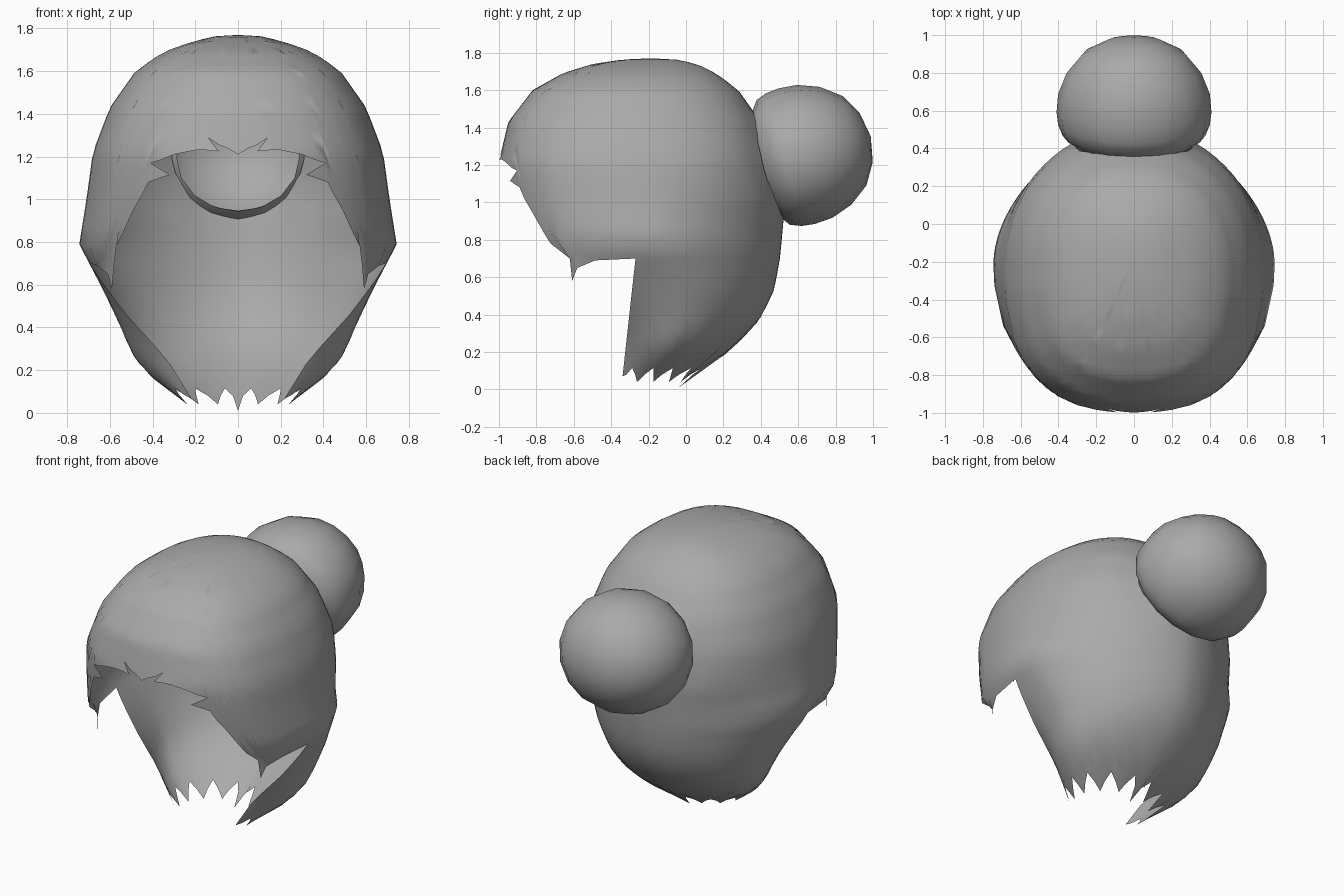
import bpy, bmesh, math
from mathutils import Matrix, Vector

cube = bpy.data.objects.get("Cube")
if cube:
    bpy.data.objects.remove(cube)

hair = bpy.data.materials.new("grey_hair")
hair.use_nodes = True
GREY = (0.4, 0.4, 0.4, 1)
hair.diffuse_color = GREY
hair.node_tree.nodes["Principled BSDF"].inputs["Base Color"].default_value = GREY

SEAM = 0.70      # height where the back curtain starts
HANG = 0.72      # below this the front locks hang straight
TOP = 1.77

# Head cross-sections: height, half width, front y, back y
SECTIONS = [(1.77, 0, -.18, -.18), (1.765, .1, -.33, -.06), (1.74, .21, -.5, .06),
            (1.69, .35, -.66, .16), (1.6, .48, -.82, .28), (1.43, .6, -.95, .4),
            (1.22, .68, -1, .47), (1.0, .71, -.97, .53), (.78, .745, -.9, .51),
            (.68, .685, -.78, .5), (.53, .61, -.6, .47), (.38, .54, -.48, .4),
            (.27, .495, -.41, .3), (.17, .41, -.4, .19), (.09, .3, -.42, .05),
            (0, .2, -.42, -.05)]

# Face opening from the centre fringe to the sideburn: x, height
FRINGE = [(0, 1.21), (.05, 1.24), (.09, 1.255), (.14, 1.29), (.147, 1.23), (.2, 1.23),
          (.3, 1.21), (.36, 1.185), (.41, 1.17), (.42, 1.08), (.45, 1.02), (.49, .95),
          (.54, .84), (.57, .78), (.58, .7), (.59, .58), (.61, .65), (.66, .69)]


def section(z):
    z = min(max(z, 0), TOP)
    for hi, lo in zip(SECTIONS, SECTIONS[1:]):
        if z >= lo[0]:
            k = (z - lo[0]) / (hi[0] - lo[0])
            w, f, b = (l + (h - l) * k for h, l in zip(hi[1:], lo[1:]))
            return w, (f + b) / 2, (b - f) / 2


def ramp(z, z0, z1, low, high):
    return low + (high - low) * min(max((z - z0) / (z1 - z0), 0), 1)


def front_power(z):
    """Squareness of the front half of a cross-section."""
    return ramp(z, .3, .7, 2.1, 2.5)


def back_power(z):
    """Squareness of the back half, which tapers toward the nape."""
    return ramp(z, .9, 1.25, 1.75, 2.25)


def surface(a, z, floor=0):
    """Point at angle a from the front; below floor the wall hangs straight."""
    level = max(z, floor)
    w, mid, h = section(level)
    s, c = math.sin(a), math.cos(a)
    p = front_power(level) if c > 0 else back_power(level)
    return Vector((w * max(s, 0) ** (2 / p),
                   mid - h * math.copysign(abs(c) ** (2 / p), c), z))


def front_angle(x, z):
    level = max(z, HANG)
    return math.asin((x / section(level)[0]) ** (front_power(level) / 2))


def curtain_edge(z):
    """Angle of the curtain's front edge, which leans slightly forward."""
    z = max(z, .06)
    _, mid, h = section(z)
    y = -.27 - .11 * (SEAM - z)
    return math.acos(min(max((mid - y) / h, 0), .85) ** (front_power(z) / 2))


def finish(bm, name):
    bmesh.ops.recalc_face_normals(bm, faces=bm.faces)
    mesh = bpy.data.meshes.new(name)
    bm.to_mesh(mesh)
    bm.free()
    mesh.materials.append(hair)
    for p in mesh.polygons:
        p.use_smooth = True
    ob = bpy.data.objects.new(name, mesh)
    bpy.context.collection.objects.link(ob)


def loft(bm, columns):
    for a, b in zip(columns, columns[1:]):
        for i in range(min(len(a), len(b)) - 1):
            bm.faces.new((a[i], a[i + 1], b[i + 1], b[i]))


def crown_column(bm, a, bottom, floor):
    heights = [TOP - (TOP - bottom) * (i / ROWS) ** 1.7 for i in range(ROWS + 1)]
    return [bm.verts.new(surface(a, z, floor)) for z in heights]


# Hair shell: half the columns, running down from the crown
bm = bmesh.new()
ROWS, DROP, BACK = 20, 8, 20
columns = [crown_column(bm, front_angle(x, z), z, HANG) for x, z in FRINGE]

# Back columns carry on below the seam as a curtain with a jagged hem
HEM = (.04, .08, .115, .08)
seam_angle = curtain_edge(SEAM)
for j in range(BACK + 1):
    k = j / BACK
    col = crown_column(bm, seam_angle + (math.pi - seam_angle) * k, SEAM, 0)
    hem = {0: .07, BACK: .01}.get(j, HEM[j % 4])
    for i in range(1, DROP + 1):
        z = SEAM + (hem - SEAM) * i / DROP
        e = curtain_edge(z)
        col.append(bm.verts.new(surface(e + (math.pi - e) * k, z)))
    columns.append(col)
loft(bm, columns)

# Small stray locks pointing inward at the temple and the fringe notch
for lock in (((.41, 1.17), (.32, 1.115), (.42, 1.08)),
             ((.14, 1.29), (.09, 1.225), (.147, 1.23))):
    bm.faces.new([bm.verts.new(surface(front_angle(x, z), z)) for x, z in lock])

# Mirror to the other side and weld
half = bm.verts[:] + bm.edges[:] + bm.faces[:]
bmesh.ops.mirror(bm, geom=half, axis='X', merge_dist=.0005)
bmesh.ops.remove_doubles(bm, verts=bm.verts, dist=.0005)

# Round hole at the back where the bun opens into the shell
HOLE_Z, HOLE_X, HOLE_H = 1.21, .31, .26


def hole_distance(v):
    return math.hypot(v.co.x / HOLE_X, (v.co.z - HOLE_Z) / HOLE_H) if v.co.y > 0 else 9


inner = {v for v in bm.verts if hole_distance(v) < 1}
rim = {v for n in inner for f in n.link_faces for v in f.verts} - inner
for v in rim:
    d = hole_distance(v)
    v.co.x /= d
    v.co.z = HOLE_Z + (v.co.z - HOLE_Z) / d
    w, mid, h = section(v.co.z)
    p = back_power(v.co.z)
    v.co.y = mid + h * (1 - (abs(v.co.x) / w) ** p) ** (1 / p)
bmesh.ops.delete(bm, geom=list(inner), context='VERTS')
finish(bm, "hair_shell")

# Bun: open round shape, blunt toward the head, tilted onto its back
BUN = [(0, .36), (.36, .335), (.66, .27), (.87, .165), (.98, .05), (1, -.05),
       (.98, -.12), (.92, -.18), (.7, -.24)]
SIDES = 16
bm = bmesh.new()
place = Matrix.Translation((0, .64, 1.26)) @ Matrix.Rotation(math.radians(15), 4, 'X')
meridians = []
for j in range(SIDES):
    u = math.tau * j / SIDES
    meridians.append([bm.verts.new(place @ Vector((.41 * r * math.cos(u), y,
                                                   .375 * r * math.sin(u))))
                      for r, y in BUN])
loft(bm, meridians + meridians[:1])
bmesh.ops.remove_doubles(bm, verts=bm.verts, dist=.0005)
finish(bm, "hair_bun")
